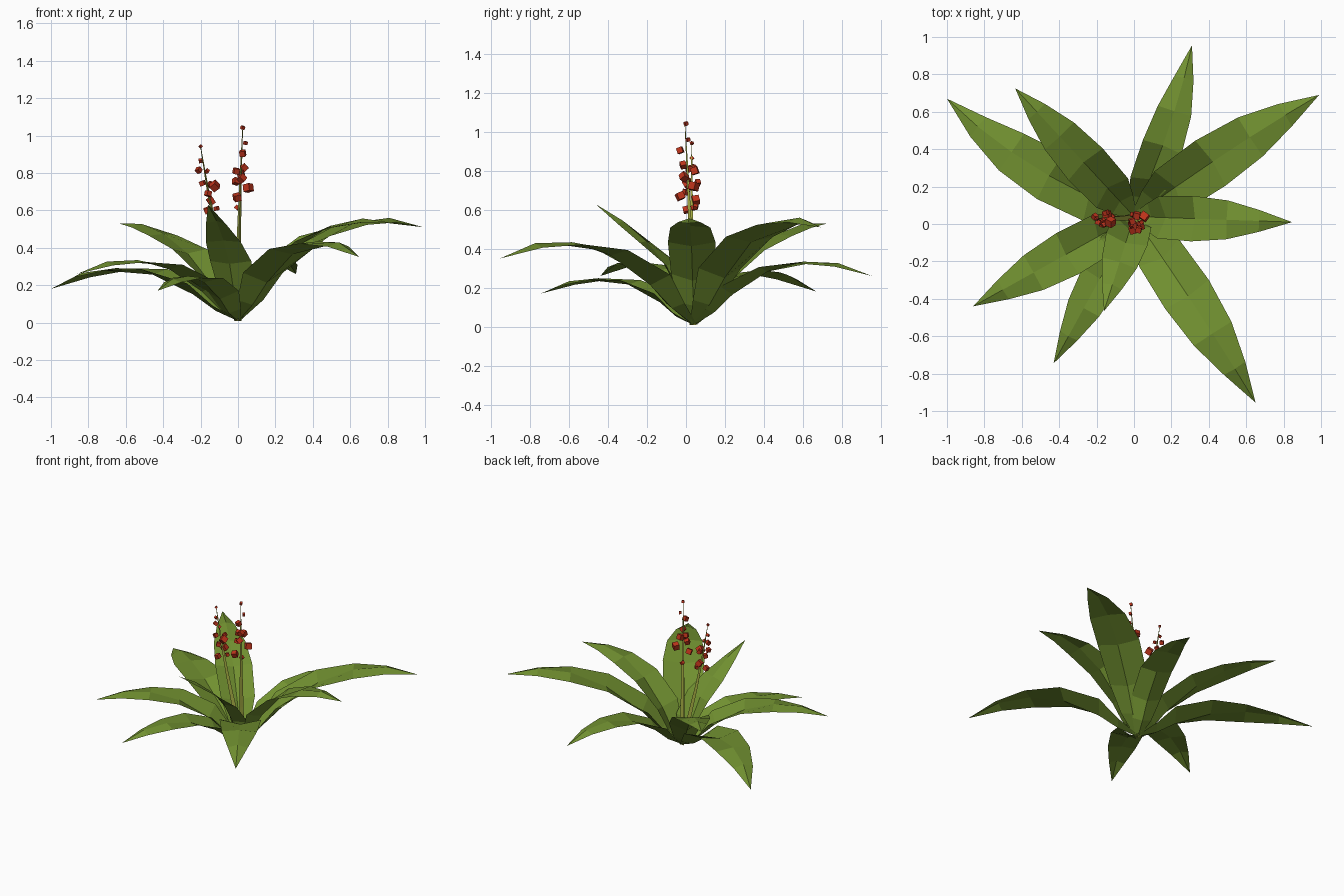
import bpy, bmesh, math, random
from mathutils import Vector, Matrix, Euler

if "Cube" in bpy.data.objects:
    bpy.data.objects.remove(bpy.data.objects["Cube"])

random.seed(4)


def material(name, rgb):
    m = bpy.data.materials.new(name)
    m.diffuse_color = (*rgb, 1)
    m.use_nodes = True
    m.node_tree.nodes["Principled BSDF"].inputs["Base Color"].default_value = m.diffuse_color
    return m


LEAF = material("leaf green", (0.165, 0.28, 0.03))
STALK = material("stalk yellow green", (0.40, 0.44, 0.06))
BERRY = material("berry red", (0.52, 0.034, 0.011))


def finish(bm, name, mat):
    me = bpy.data.meshes.new(name)
    bm.to_mesh(me)
    bm.free()
    me.materials.append(mat)
    ob = bpy.data.objects.new(name, me)
    bpy.context.collection.objects.link(ob)
    return ob


def bezier(a, b, c, t):
    return a * (1 - t) ** 2 + b * 2 * t * (1 - t) + c * t * t


BASE = Vector((0, 0.04, 0.008))
# Blade rows: position along the curve, relative width, raise of the edges, belly
ROWS = [(0, 0.14, 0.3, 0), (0.09, 0.6, 0.4, 0.025), (0.2, 0.92, 0.5, 0.012),
        (0.4, 1.0, 0.22, 0), (0.6, 0.85, -0.1, 0), (0.8, 0.48, -0.35, 0), (1, 0, 0, 0)]


def leaf(name, tip, reach, rise, side, width):
    """Arching blade: cupped near the base, ridged towards the tip."""
    tip = Vector(tip)
    flat = Vector((tip.x, tip.y, 0)) - Vector((BASE.x, BASE.y, 0))
    across = Vector((-flat.y, flat.x, 0)).normalized()
    ctrl = BASE + flat * reach + across * side + Vector((0, 0, rise))
    bm = bmesh.new()
    rows = []
    for t, f, raised, belly in ROWS:
        p = bezier(BASE, ctrl, tip, t)
        if f == 0:
            rows.append([bm.verts.new(p)])
            continue
        along = ((ctrl - BASE) * (1 - t) + (tip - ctrl) * t).normalized()
        wide = Vector((-along.y, along.x, 0)).normalized()
        up = along.cross(wide)
        w = width * f
        p -= up * belly
        lift = up * w * raised
        rows.append([bm.verts.new(q) for q in (p - wide * w + lift, p, p + wide * w + lift)])
    for r, s in zip(rows, rows[1:]):
        for k in (0, 1):
            if len(s) == 1:
                bm.faces.new((r[k], r[k + 1], s[0]))
            else:
                bm.faces.new((r[k], s[k], s[k + 1], r[k + 1]))
    bmesh.ops.recalc_face_normals(bm, faces=bm.faces)
    finish(bm, name, LEAF)


# Rosette of leaves: tip, reach, rise, sideways bend, half width
LEAVES = [
    ((0.99, 0.69, 0.51), 0.57, 0.72, 0.03, 0.145),
    ((0.845, 0.01, 0.53), 0.47, 0.67, 0.0, 0.122),
    ((0.65, -0.955, 0.35), 0.57, 0.63, 0.02, 0.14),
    ((-0.16, -0.465, 0.63), 0.25, 0.43, 0.0, 0.115),
    ((-0.43, -0.745, 0.17), 0.55, 0.38, 0.0, 0.11),
    ((-0.86, -0.44, 0.26), 0.55, 0.49, 0.0, 0.125),
    ((-1.0, 0.67, 0.18), 0.55, 0.46, 0.12, 0.14),
    ((-0.635, 0.725, 0.53), 0.55, 0.58, 0.0, 0.125),
    ((0.31, 0.955, 0.26), 0.55, 0.49, -0.05, 0.11),
]
for n, spec in enumerate(LEAVES):
    leaf(f"leaf_{n + 1}", *spec)


# Flower stalks: thin tapered three-sided stems
def stalk(name, ctrl, tip):
    bm = bmesh.new()
    rings = []
    for i in range(5):
        t = i / 4
        p = bezier(BASE, Vector(ctrl), Vector(tip), t)
        r = 0.02 * (1 - t) + 0.002
        rings.append([bm.verts.new(p + Vector((r * math.cos(a), r * math.sin(a), 0)))
                      for a in (math.pi / 6 + k * math.tau / 3 for k in range(3))])
    for a, b in zip(rings, rings[1:]):
        for k in range(3):
            j = (k + 1) % 3
            bm.faces.new((a[k], a[j], b[j], b[k]))
    bm.faces.new(rings[-1])
    finish(bm, name, STALK)


stalk("tall_stalk", (0.0, 0.03, 0.5), (0.025, -0.005, 1.04))
stalk("short_stalk", (-0.13, 0.03, 0.48), (-0.2, 0.03, 0.94))


# Berries: small tumbled cubes, larger lower down (x, y, z, size)
def berries(name, spots):
    bm = bmesh.new()
    for x, y, z, s in spots:
        turn = Euler([random.uniform(0, 1.5) for _ in range(3)]).to_matrix().to_4x4()
        bmesh.ops.create_cube(bm, size=s, matrix=Matrix.Translation((x, y, z)) @ turn)
    finish(bm, name, BERRY)


berries("tall_stalk_berries", [
    (0.025, 0.0, 1.042, 0.018), (0.04, 0.01, 0.96, 0.018), (0.025, -0.03, 0.905, 0.03),
    (0.035, -0.015, 0.83, 0.03), (-0.01, 0.015, 0.81, 0.03), (0.015, 0.045, 0.80, 0.035),
    (-0.01, 0.0, 0.755, 0.032), (-0.005, -0.03, 0.67, 0.036), (0.055, 0.04, 0.72, 0.04),
    (0.02, -0.01, 0.77, 0.035), (-0.005, 0.05, 0.615, 0.022)])
berries("short_stalk_berries", [
    (-0.2, 0.03, 0.942, 0.014), (-0.2, 0.03, 0.865, 0.018), (-0.21, 0.04, 0.815, 0.026),
    (-0.165, 0.02, 0.81, 0.018), (-0.19, 0.01, 0.745, 0.026), (-0.15, 0.06, 0.74, 0.025),
    (-0.125, 0.01, 0.73, 0.04), (-0.16, 0.0, 0.69, 0.028), (-0.145, 0.05, 0.65, 0.036),
    (-0.165, 0.0, 0.60, 0.03), (-0.115, 0.04, 0.61, 0.022)])
